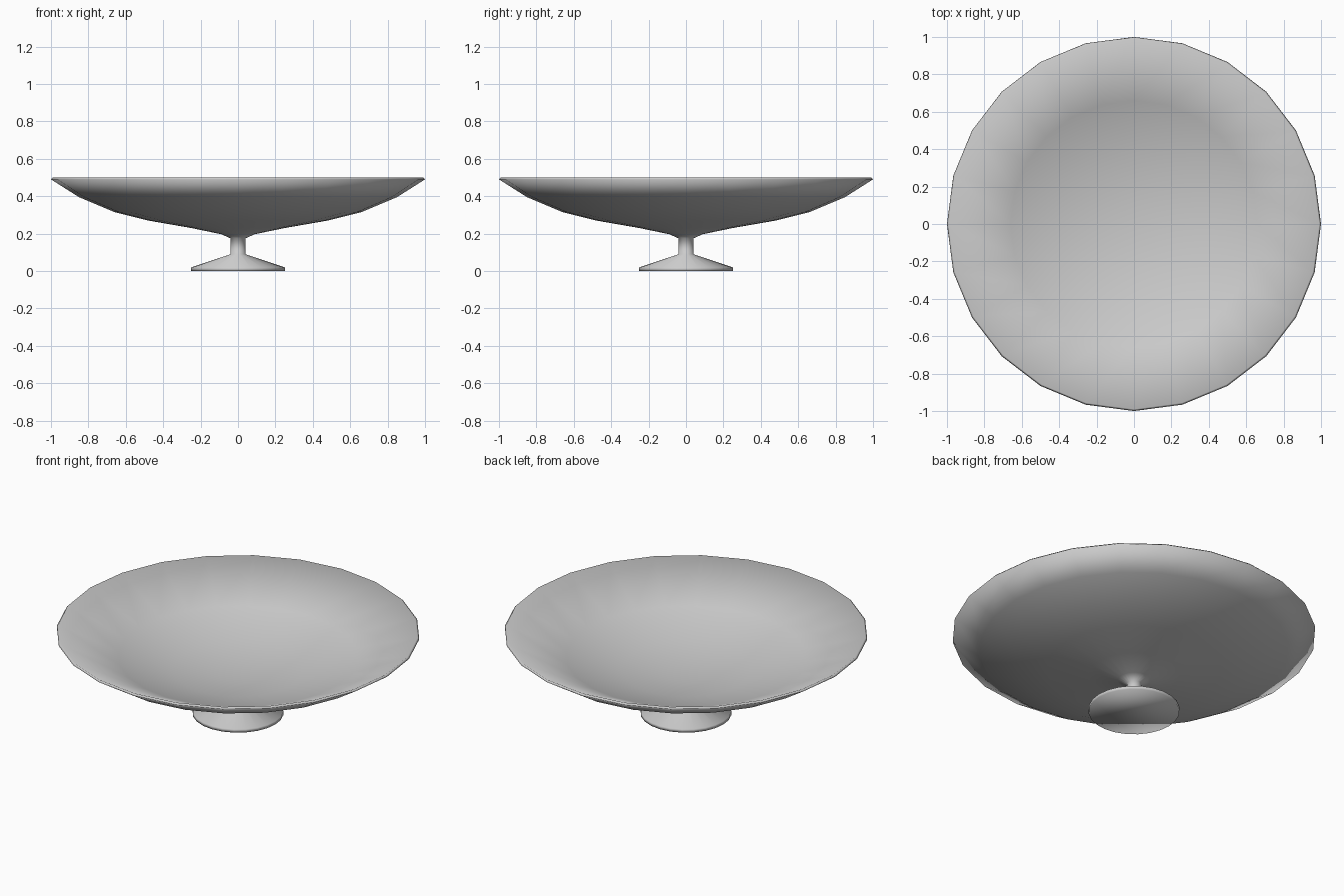
import bpy
import bmesh
import math

cube = bpy.data.objects.get("Cube")
if cube:
    bpy.data.objects.remove(cube, do_unlink=True)

SIDES = 24

# Single plain clay colour
clay = bpy.data.materials.new("pale_grey_clay")
clay.use_nodes = True
grey = (0.6, 0.6, 0.6, 1.0)
clay.diffuse_color = grey
clay.node_tree.nodes["Principled BSDF"].inputs["Base Color"].default_value = grey

# Profile sections as (radius, height)
foot = [(0.25, 0.0), (0.25, 0.02), (0.04, 0.09)]
stem = [(0.04, 0.175)]
bowl_outside = [(0.09, 0.197), (0.25, 0.23), (0.48, 0.27),
                (0.66, 0.315), (0.85, 0.395)]
rim = [(1.0, 0.49), (0.99, 0.5)]
bowl_inside = [(0.66, 0.345), (0.36, 0.268), (0.12, 0.242)]


def lathe(name, profile, material):
    """Turn a profile around z, closing both ends with flat caps."""
    bm = bmesh.new()
    rings = []
    for radius, height in profile:
        ring = []
        for i in range(SIDES):
            a = math.tau * i / SIDES
            ring.append(bm.verts.new((radius * math.cos(a), radius * math.sin(a), height)))
        rings.append(ring)
    for low, high in zip(rings, rings[1:]):
        for i in range(SIDES):
            j = (i + 1) % SIDES
            bm.faces.new((low[i], low[j], high[j], high[i]))
    bm.faces.new(rings[0][::-1])
    bm.faces.new(rings[-1])
    bmesh.ops.recalc_face_normals(bm, faces=bm.faces)
    for face in bm.faces:
        face.smooth = True
    mesh = bpy.data.meshes.new(name)
    bm.to_mesh(mesh)
    bm.free()
    mesh.materials.append(material)
    obj = bpy.data.objects.new(name, mesh)
    bpy.context.collection.objects.link(obj)
    return obj


# Foot, stem and shallow bowl turned as one continuous piece
lathe("footed_bowl", foot + stem + bowl_outside + rim + bowl_inside, clay)
